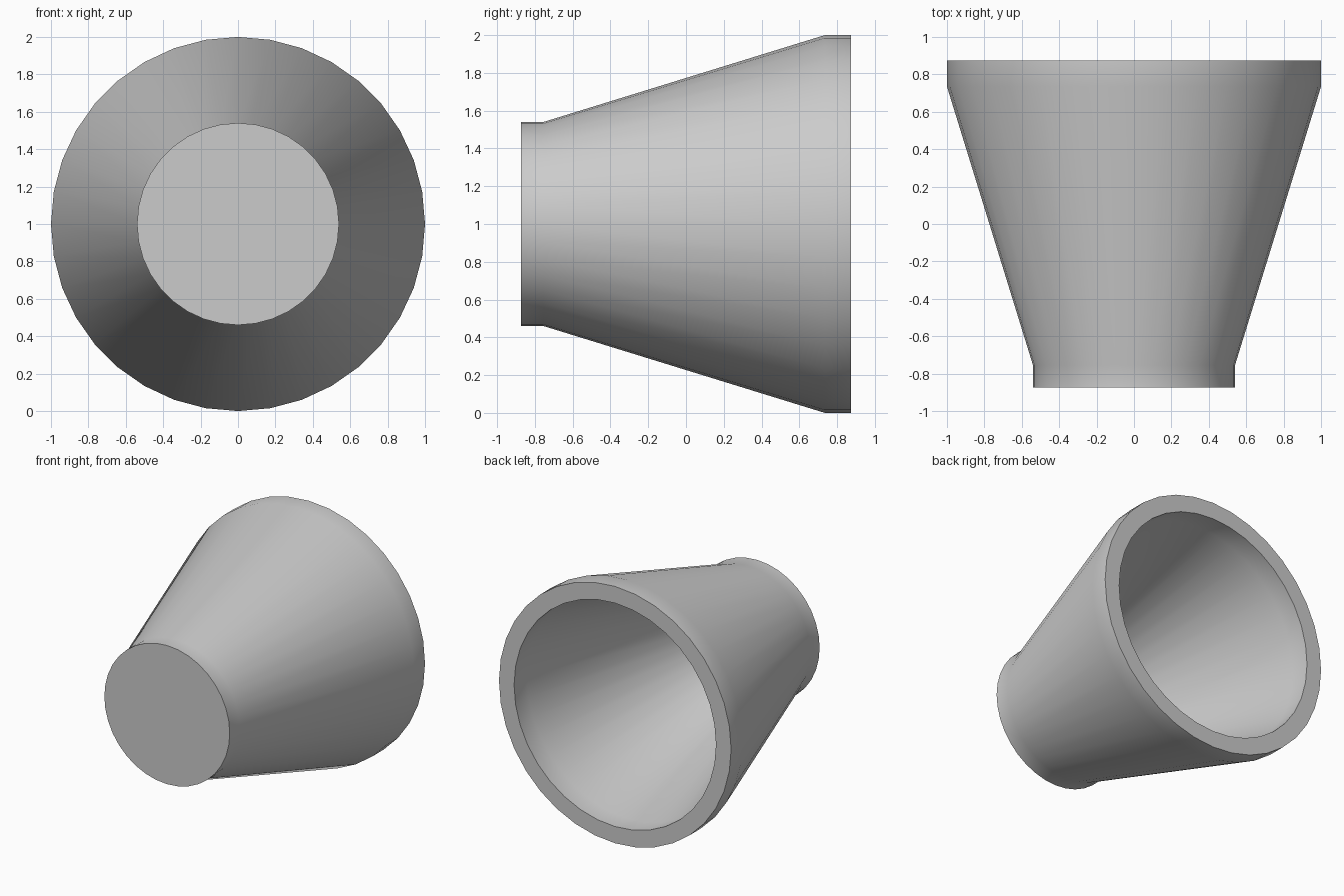
import bpy, bmesh
from math import sin, cos, pi

if "Cube" in bpy.data.objects:
    bpy.data.objects.remove(bpy.data.objects["Cube"])

SIDES = 36

# Profile as (radius, y): outer wall from front to back, over the rim, down the cavity
profile = [
    (0.54, -0.873), (0.54, -0.755), (1.0, 0.735), (1.0, 0.873),
    (0.87, 0.873), (0.87, 0.715), (0.415, -0.745),
]

# Tapered cup: profile turned around the y axis, raised to stand on z = 0
bm = bmesh.new()
rings = [[bm.verts.new((r * sin(2 * pi * i / SIDES), y, 1 + r * cos(2 * pi * i / SIDES)))
          for i in range(SIDES)] for r, y in profile]
for a, b in zip(rings, rings[1:]):
    for i in range(SIDES):
        j = (i + 1) % SIDES
        bm.faces.new((a[i], a[j], b[j], b[i]))

# Closed front end and cavity floor
bm.faces.new(rings[0])
bm.faces.new(rings[-1])
bmesh.ops.recalc_face_normals(bm, faces=bm.faces)

mesh = bpy.data.meshes.new("tapered_cup")
bm.to_mesh(mesh)
bm.free()
cup = bpy.data.objects.new("tapered_cup", mesh)
bpy.context.collection.objects.link(cup)

# Smooth walls, sharp rims
bpy.context.view_layer.objects.active = cup
cup.select_set(True)
bpy.ops.object.shade_smooth_by_angle(angle=pi / 6)
